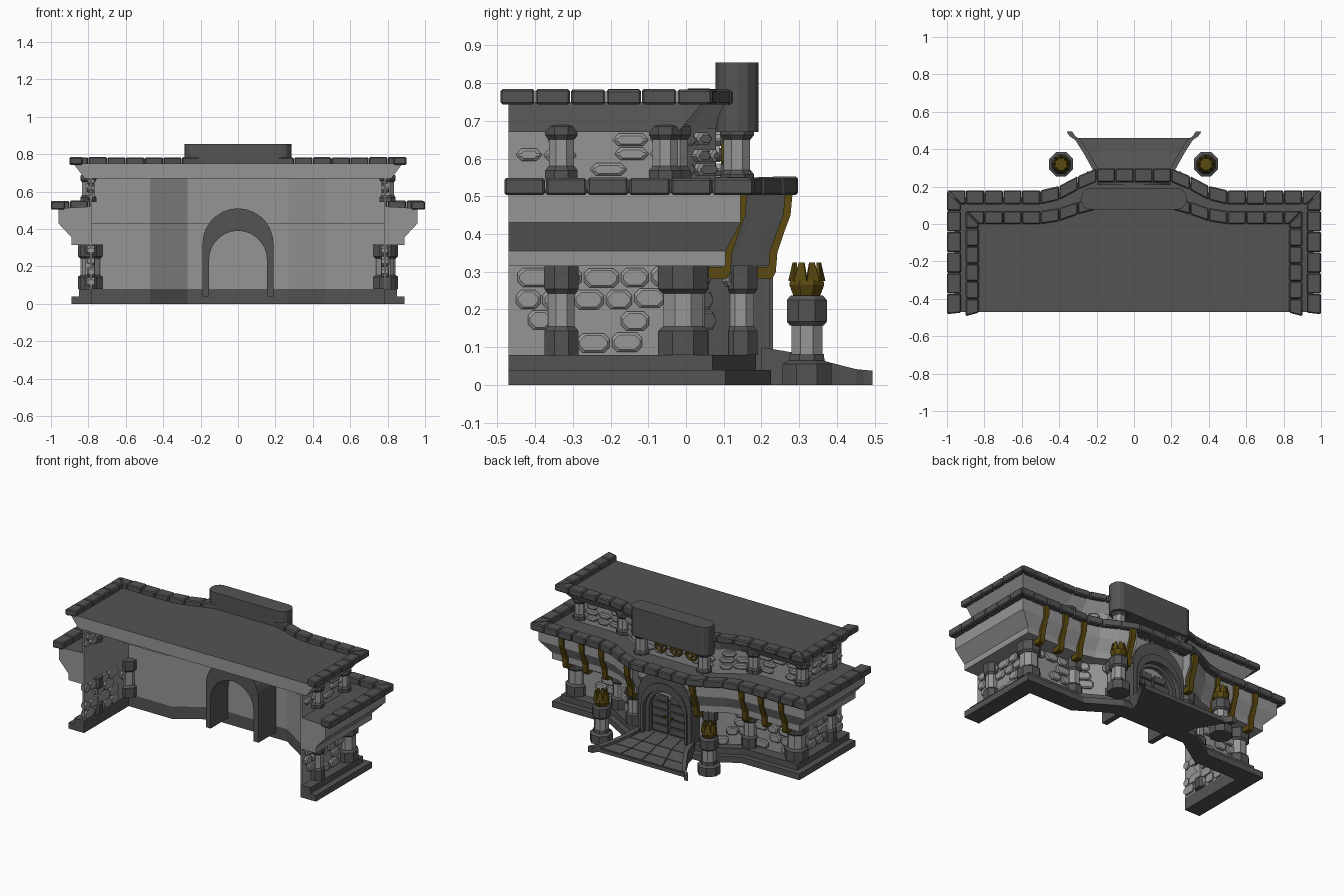
import bpy, bmesh, math, random
from mathutils import Vector, Matrix

if "Cube" in bpy.data.objects:
    bpy.data.objects.remove(bpy.data.objects["Cube"])
random.seed(4)

def material(name, c):
    m = bpy.data.materials.new(name)
    m.diffuse_color = (*c, 1)
    m.use_nodes = True
    m.node_tree.nodes["Principled BSDF"].inputs["Base Color"].default_value = m.diffuse_color
    return m
DARK = material("dark stone", (0.088, 0.088, 0.088))
LIGHT = material("light plaster", (0.30, 0.30, 0.30))
STONE = material("wall stone", (0.31, 0.31, 0.31))
GOLD = material("old gold", (0.105, 0.068, 0.005))

def finish(name, bm, *mats, rule=None):
    bmesh.ops.recalc_face_normals(bm, faces=bm.faces)
    if rule:
        for f in bm.faces:
            f.material_index = rule(f)
    me = bpy.data.meshes.new(name)
    bm.to_mesh(me)
    bm.free()
    for m in mats:
        me.materials.append(m)
    o = bpy.data.objects.new(name, me)
    bpy.context.collection.objects.link(o)
    return o

def hexa(bm, low, top, bevel=0):
    vs = [bm.verts.new(p) for p in low + top]
    fs = [bm.faces.new([vs[i] for i in q]) for q in
          ((3, 2, 1, 0), (4, 5, 6, 7), (0, 1, 5, 4), (1, 2, 6, 5), (2, 3, 7, 6), (3, 0, 4, 7))]
    if bevel:
        bmesh.ops.recalc_face_normals(bm, faces=fs)
        es = list({e for f in fs for e in f.edges})
        bmesh.ops.bevel(bm, geom=es, offset=bevel, segments=1, affect='EDGES', profile=0.5)

def box(bm, x0, x1, y0, y1, z0, z1, bevel=0):
    q = [(x0, y0), (x1, y0), (x1, y1), (x0, y1)]
    hexa(bm, [(*p, z0) for p in q], [(*p, z1) for p in q], bevel)

def prism(bm, rings, caps=True):
    rings = [[bm.verts.new(p) for p in r] for r in rings]
    for a, b in zip(rings, rings[1:]):
        for i in range(len(a)):
            j = (i + 1) % len(a)
            bm.faces.new((a[i], a[j], b[j], b[i]))
    bm.faces.new(rings[0])
    bm.faces.new(rings[-1])
    return [v for r in rings for v in r]

# Plan outline: sides, wings and a bulging centre, from +x round to -x
SHARP = ((.47, 0), (.27, 1))
CURVE = ((.5, 0), (.4, .2), (.3, .65), (.2, 1))
RECESS = CURVE + ((.195, .55),)
INNER = ((.47, 0), (.41, .3), (.34, .65), (.27, 1), (.195, 1))
def plan(X, yw, yc, bends=SHARP, ys=-0.47):
    half = [(X, ys), (X, yw)] + [(x, yw + t * (yc - yw)) for x, t in bends]
    return half + [(-x, y) for x, y in reversed(half)]

def shell(name, prof, *mats, rule=None):
    # closed profile swept along the plan, capped at both ends
    bm = bmesh.new()
    loops = [[bm.verts.new((x, y, z)) for x, y in plan(X, yw, yc, bends)] for X, yw, yc, z, bends in prof]
    for k in range(len(loops)):
        a, b = loops[k], loops[(k + 1) % len(loops)]
        for i in range(len(a) - 1):
            bm.faces.new((a[i], a[i + 1], b[i + 1], b[i]))
    bm.faces.new([l[0] for l in loops])
    bm.faces.new([l[-1] for l in loops])
    return finish(name, bm, *mats, rule=rule)

shell("plinth", [(*p, SHARP) for p in (
    (.89, .105, .225, 0), (.89, .105, .225, .04), (.85, .07, .185, .04),
    (.85, .07, .185, .08), (.78, -.01, .12, .08), (.78, -.01, .12, 0))], DARK)
shell("walls", [(*p, SHARP) for p in (
    (.79, 0, .13, .08), (.79, 0, .13, .44), (.79, -.05, .08, .44), (.79, -.05, .08, .68),
    (.78, -.06, .07, .68), (.78, -.06, .07, .43), (.78, -.01, .12, .43), (.78, -.01, .12, .08))], LIGHT)
shell("overhang", [(.785, -.004, .126, .315, INNER), (.89, .105, .225, .315, RECESS), (.89, .105, .225, .355, RECESS),
                   (.96, .145, .265, .43, RECESS), (.96, .145, .265, .51, RECESS), (.785, -.054, .076, .52, INNER),
                   (.785, -.054, .076, .436, INNER), (.785, -.004, .126, .436, INNER)],
      LIGHT, DARK, rule=lambda f: int(f.normal.z > .8))

# Roof slab with flared cornice
bm = bmesh.new()
prism(bm, [[(x, y, .67) for x, y in plan(.82, -.02, .09, CURVE)], [(x, y, .75) for x, y in plan(.88, .045, .125, CURVE)]])
finish("roof", bm, LIGHT, DARK, rule=lambda f: int(f.normal.z > .8))

# Stone block trims, cut square to the edge except at the mitres
def trim(name, outer, inner, z0, z1, step):
    bm = bmesh.new()
    for i in range(len(outer) - 1):
        o0, o1, n0, n1 = (Vector(p) for p in (outer[i], outer[i + 1], inner[i], inner[i + 1]))
        d = o1 - o0
        L = d.length
        n = max(1, round(L / step))
        def inn(t, k):
            if k in (0, n):
                return n0.lerp(n1, t)
            p = o0.lerp(o1, t)
            u = (p - n0).dot(n1 - n0) / (n1 - n0).length_squared
            return n0.lerp(n1, min(max(u, .02), .98))
        for k in range(n):
            a, b = k / n + .001 / L, (k + 1) / n - .001 / L
            q = [o0.lerp(o1, a), o0.lerp(o1, b), inn(b, k + 1), inn(a, k)]
            e = random.uniform(-.002, .002)
            hexa(bm, [(p.x, p.y, z0) for p in q], [(p.x, p.y, z1 + e) for p in q], .006)
    finish(name, bm, DARK)
trim("lower_trim", plan(1, .18, .297, CURVE, -.483), plan(.925, .105, .225, CURVE, -.475), .503, .55, .105)
trim("upper_trim", plan(.9, .07, .145, CURVE, -.494), plan(.83, .0, .08, CURVE, -.475), .743, .783, .1)

# Rubble stones: octagonal pads; on the side walls they pass right through
def stones(name, path, z0, z1, rows, keep, skip):
    bm = bmesh.new()
    h = (z1 - z0) / rows
    for i in range(len(path) - 1):
        p, q = Vector(path[i]), Vector(path[i + 1])
        L = (q - p).length
        d = (q - p) / L
        nrm = Vector((d.y, -d.x))
        sink = -.022 if i in (0, len(path) - 2) else 0
        for r in range(rows):
            s = random.uniform(0, .05)
            while s < L - .04:
                w = min(random.uniform(.07, .105), L - s)
                mid = p + d * (s + w / 2)
                if random.random() < keep and not (skip and abs(mid.x) < .2):
                    a, b = s + .003, s + w - .003
                    u = z0 + r * h + random.uniform(.001, .006)
                    v = u + h - .007
                    def ring(m, out):
                        c = .014
                        A, B, U, V = a + m, b - m, u + m, v - m
                        return [(*(p + d * e + nrm * out), z) for e, z in (
                            (A + c, U), (B - c, U), (B, U + c), (B, V - c),
                            (B - c, V), (A + c, V), (A, V - c), (A, U + c))]
                    t = random.uniform(.014, .02)
                    prism(bm, [ring(0, sink), ring(0, t - .006), ring(.006, t)])
                s += w
    finish(name, bm, STONE)
stones("lower_stones", plan(.79, 0, .13), .083, .315, 4, .68, True)
stones("upper_stones", plan(.79, -.05, .08), .55, .67, 3, .72, False)

# Octagonal turned parts, optionally cut off where they would enter the building
def turned(bm, x, y, prof, cuts=()):
    k = 1 / math.cos(math.pi / 8)
    vs = prism(bm, [[(x + r * k * math.cos((i + .5) * math.pi / 4), y + r * k * math.sin((i + .5) * math.pi / 4), z)
                     for i in range(8)] for r, z in prof])
    for co, no in cuts:
        vs = [v for v in vs if v.is_valid]
        fs = {f for v in vs for f in v.link_faces}
        es = {e for f in fs for e in f.edges}
        g = bmesh.ops.bisect_plane(bm, geom=list(fs) + list(es) + vs, plane_co=co, plane_no=no, clear_inner=True)
        vs = vs + [v for v in g['geom_cut'] if isinstance(v, bmesh.types.BMVert)]

def pillars(name, spots, z0, z1, bh, peak=0):
    caps, shafts = bmesh.new(), bmesh.new()
    for x, y, r, *planes in spots:
        for s in (1, -1):
            cuts = [((s * a, b, 0), (s * c, d, 0)) for a, b, c, d in planes]
            turned(shafts, s * x, y, [(r * .78, z0 + bh - .01), (r * .78, z1 - bh + .01)], cuts)
            turned(caps, s * x, y, [(r, z0), (r, z0 + bh - .012), (r * .8, z0 + bh)], cuts)
            top = [(r * .8, z1 - bh), (r, z1 - bh + .012), (r, z1)]
            turned(caps, s * x, y, top + ([(r * .3, z1 + peak)] if peak else []), cuts)
    finish(name + "_shafts", shafts, STONE)
    finish(name + "_caps", caps, DARK)
pillars("lower_pillar", [(.8, -.33, .045), (.79, -.008, .066), (.47, .01, .05, (.47, -.003, 0, 1), (.47, -.003, .55, .84)),
                         (.275, .145, .045, (.27, .125, .33, .95))], .08, .317, .075)
pillars("upper_pillar", [(.8, -.33, .043), (.8, -.055, .043),
                         (.47, -.03, .043, (.47, -.053, 0, 1), (.47, -.053, .55, .84))], .545, .685, .035, .015)
pillars("sign_pillar", [(.225, .135, .045)], .545, .675, .025)

# Blank sign panel with rounded ends
bm = bmesh.new()
pts = []
for s, a0 in ((1, -90), (-1, 90)):
    for k in range(7):
        a = math.radians(a0 + 30 * k)
        pts.append((s * .235 + .05 * math.cos(a), .135 + .057 * math.sin(a)))
prism(bm, [[(x, y, z) for x, y in pts] for z in (.67, .855)])
finish("sign_panel", bm, DARK)

# Wheel ornaments below the sign
for x in (-.11, 0, .11):
    bpy.ops.mesh.primitive_torus_add(location=(x, .1, .613), rotation=(math.pi / 2, 0, 0), major_radius=.04,
                                     minor_radius=.008, major_segments=16, minor_segments=6)
    o = bpy.context.object
    o.name = "wheel_ornament"
    o.data.materials.append(GOLD)
bm = bmesh.new()
for x in (-.11, 0, .11):
    box(bm, x - .04, x + .04, .094, .104, .608, .618)
    box(bm, x - .005, x + .005, .094, .104, .573, .653)
finish("wheel_spokes", bm, GOLD)

# Door archway
def arch_line(r, zc, z0):
    return [(r, z0)] + [(r * math.cos(math.pi * k / 14), zc + r * math.sin(math.pi * k / 14))
                        for k in range(15)] + [(-r, z0)]
def arch(name, ro, zo, ri, zi, z0, y0, y1, mat):
    bm = bmesh.new()
    a, b = arch_line(ro, zo, z0), arch_line(ri, zi, z0)
    rings = [[bm.verts.new((x, y, z)) for x, z in l] for l, y in ((a, y0), (a, y1), (b, y1), (b, y0))]
    for p, q in zip(rings, rings[1:] + rings[:1]):
        for i in range(len(a) - 1):
            bm.faces.new((p[i], p[i + 1], q[i + 1], q[i]))
    for e in (0, -1):
        bm.faces.new([r[e] for r in rings])
    finish(name, bm, mat)
arch("arch_tunnel", .19, .32, .155, .235, .04, -.06, .222, DARK)
arch("arch_outer_moulding", .165, .27, .15, .235, .08, .2, .23, DARK)
arch("arch_inner_frame", .157, .235, .13, .235, .08, .15, .195, DARK)
bm = bmesh.new()
prism(bm, [[(x, y, z) for x, z in arch_line(.14, .235, .08)] for y in (.155, .165)])
finish("door", bm, DARK)
bm = bmesh.new()
for s in (1, -1):
    for k in range(5):
        xs = sorted((s * .006, s * (.124 if k < 4 else .09)))
        box(bm, *xs, .16, .174, .087 + k * .05, .133 + k * .05, .004)
finish("door_planks", bm, DARK)
bm = bmesh.new()
for s in (1, -1):
    bmesh.ops.create_icosphere(bm, subdivisions=1, radius=.012, matrix=Matrix.Translation((s * .025, .184, .2)))
finish("door_knobs", bm, GOLD)

# Gold straps hanging over the overhang
bm = bmesh.new()
S = [(.162, .505), (.157, .45), (.142, .41), (.122, .35), (.118, .30), (.11, .283), (.1, .28), (.06, .283)]
T = [(.142, .505), (.137, .45), (.122, .41), (.1, .35), (.1, .317), (.095, .312), (.09, .312), (.06, .313)]
for x, dy in ((.79, 0), (.645, 0), (.505, 0), (.235, .12)):
    for c in (x, -x):
        prism(bm, [[(c + w, y + dy, z) for y, z in S + T[::-1]] for w in (-.017, .017)])
finish("gold_straps", bm, GOLD)

# Entrance ramp with flared curbs and paving
bm = bmesh.new()
C = [(.2, .2, .1), (.22, .29, .085), (.27, .38, .06), (.315, .45, .042), (.345, .47, .04), (.36, .494, .038)]
for (x0, y0, z0), (x1, y1, z1) in zip(C, C[1:]):
    for s in (1, -1):
        q = [(s * x0, y0), (s * x1, y1), (s * (x1 - .03), y1), (s * (x0 - .03), y0)]
        hexa(bm, [(*p, 0) for p in q], [(*p, z) for p, z in zip(q, (z0, z1, z1, z0))])
finish("ramp_curbs", bm, DARK)
bm = bmesh.new()
R = [(.19, .18, .08), (.21, .3, .065), (.255, .38, .042), (.3, .46, .03)]
for (x0, y0, z0), (x1, y1, z1) in zip(R, R[1:]):
    for lift, spans, g in ((-.006, ((-1, 1),), 0), (0, ((-1, -.51), (-.49, -.01), (.01, .49), (.51, 1)), .003)):
        for a, b in spans:
            q = [(a * x0, y0 + g), (b * x0, y0 + g), (b * x1, y1 - g), (a * x1, y1 - g)]
            hexa(bm, [(*p, 0) for p in q], [(*p, z + lift) for p, z in zip(q, (z0, z0, z1, z1))])
finish("ramp_paving", bm, DARK)

# Lamp posts with gold braziers
caps, shafts, gold = bmesh.new(), bmesh.new(), bmesh.new()
for x in (.385, -.39):
    y = .32
    turned(caps, x, y, [(.065, 0), (.065, .055), (.047, .065), (.045, .082)])
    turned(shafts, x, y, [(.041, .075), (.041, .17)])
    turned(caps, x, y, [(.045, .158), (.053, .168), (.053, .225), (.043, .237)])
    turned(gold, x, y, [(.035, .235), (.046, .265), (.044, .28), (.034, .28), (.03, .25)])
    for k in range(8):
        m = Matrix.Translation((x, y, 0)) @ Matrix.Rotation((k + .5) * math.pi / 4, 4, 'Z')
        lo = [m @ Vector(p) for p in ((.034, -.017, .275), (.046, -.018, .275), (.046, .018, .275), (.034, .017, .275))]
        hi = [m @ Vector(p) for p in ((.03, -.006, .325), (.038, -.007, .325), (.038, .007, .325), (.03, .006, .325))]
        hexa(gold, lo, hi)
finish("post_blocks", caps, DARK)
finish("post_shafts", shafts, STONE)
finish("post_braziers", gold, GOLD)
